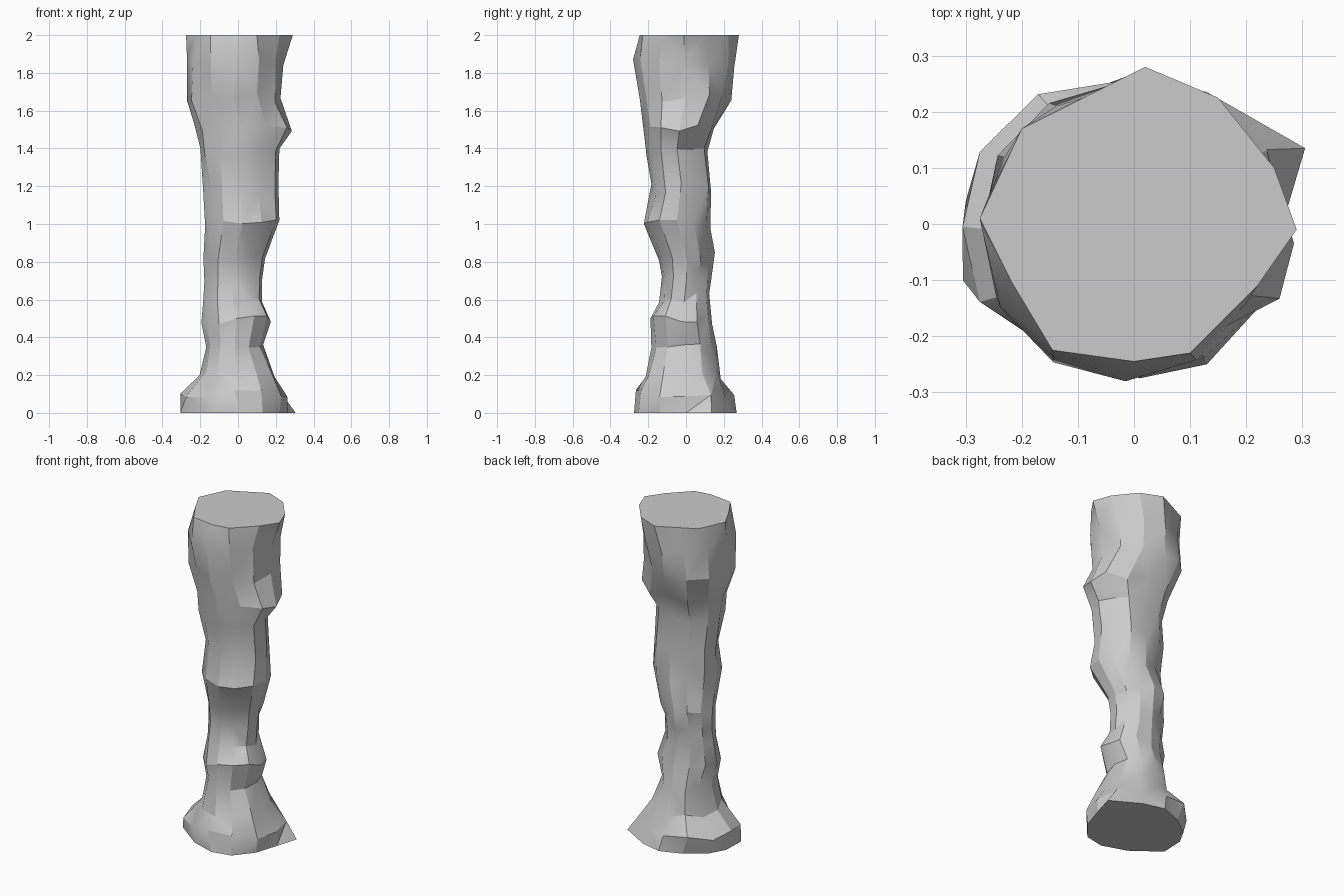
import bpy, bmesh, math, random

if "Cube" in bpy.data.objects:
    bpy.data.objects.remove(bpy.data.objects["Cube"])

random.seed(4)
SIDES = 12

# rim outlines, one point roughly every 30 degrees
TOP = [(.29, -.01), (.25, .1), (.15, .225), (.02, .28), (-.09, .225), (-.2, .17),
       (-.275, .01), (-.22, -.1), (-.145, -.225), (0, -.245), (.1, -.23), (.22, -.11)]
BASE = [(.265, 0), (.305, .135), (.13, .235), (0, .268), (-.13, .22), (-.25, .13),
        (-.3, .04), (-.305, -.1), (-.14, -.225), (.01, -.275), (.13, -.25), (.22, -.14)]

# shaft rings: z, x min, x max, y min, y max
RINGS = [
    (.10, -.30, .255, -.26, .25),
    (.20, -.20, .19, -.21, .18),
    (.36, -.165, .13, -.18, .16),
    (.49, -.19, .17, -.185, .135),
    (.61, -.18, .125, -.14, .12),
    (.72, -.175, .125, -.125, .13),
    (.83, -.18, .14, -.14, .15),
    (1.0, -.17, .215, -.22, .125),
    (1.19, -.18, .21, -.18, .13),
    (1.38, -.195, .215, -.205, .11),
    (1.51, -.225, .28, -.22, .15),
    (1.67, -.265, .22, -.24, .235),
    (1.85, -.265, .235, -.275, .25),
]

# chiselled bumps: (ring, side) -> radial factor
BUMPS = {(7, 10): 1.06, (7, 11): 1.08, (10, 11): 1.06, (10, 1): 1.05, (10, 4): 1.08,
         (11, 4): 1.06, (11, 5): 1.05, (6, 2): .93, (4, 10): .94, (0, 7): 1.05, (0, 1): 1.08}


def shaft_ring(bm, i, z, x0, x1, y0, y1):
    cx, cy, rx, ry = (x0 + x1) / 2, (y0 + y1) / 2, (x1 - x0) / 2, (y1 - y0) / 2
    verts = []
    for k in range(SIDES):
        a = math.tau * k / SIDES
        axis = k % 3 == 0
        f = BUMPS.get((i, k), 1.02 if axis else random.uniform(.95, 1.08))
        dz = random.uniform(-.025, .025)
        verts.append(bm.verts.new((cx + rx * f * math.cos(a), cy + ry * f * math.sin(a), z + dz)))
    return verts


# rough hewn rock pillar
bm = bmesh.new()
rings = [[bm.verts.new((x, y, 0)) for x, y in BASE]]
rings += [shaft_ring(bm, i, *r) for i, r in enumerate(RINGS)]
rings.append([bm.verts.new((x, y, 2)) for x, y in TOP])
for lo, hi in zip(rings, rings[1:]):
    for k in range(SIDES):
        n = (k + 1) % SIDES
        q = [lo[k], lo[n], hi[n], hi[k]]
        # facet along whichever diagonal is shorter
        if (q[0].co - q[2].co).length < (q[1].co - q[3].co).length:
            tris = (0, 1, 2), (0, 2, 3)
        else:
            tris = (0, 1, 3), (1, 2, 3)
        for t in tris:
            bm.faces.new([q[j] for j in t])
bm.faces.new(rings[0][::-1])
bm.faces.new(rings[-1])
bmesh.ops.recalc_face_normals(bm, faces=bm.faces)

mesh = bpy.data.meshes.new("rock_pillar")
bm.to_mesh(mesh)
bm.free()
pillar = bpy.data.objects.new("rock_pillar", mesh)
bpy.context.collection.objects.link(pillar)
bpy.context.view_layer.objects.active = pillar
pillar.select_set(True)
bpy.ops.object.shade_smooth_by_angle(angle=math.radians(25))
